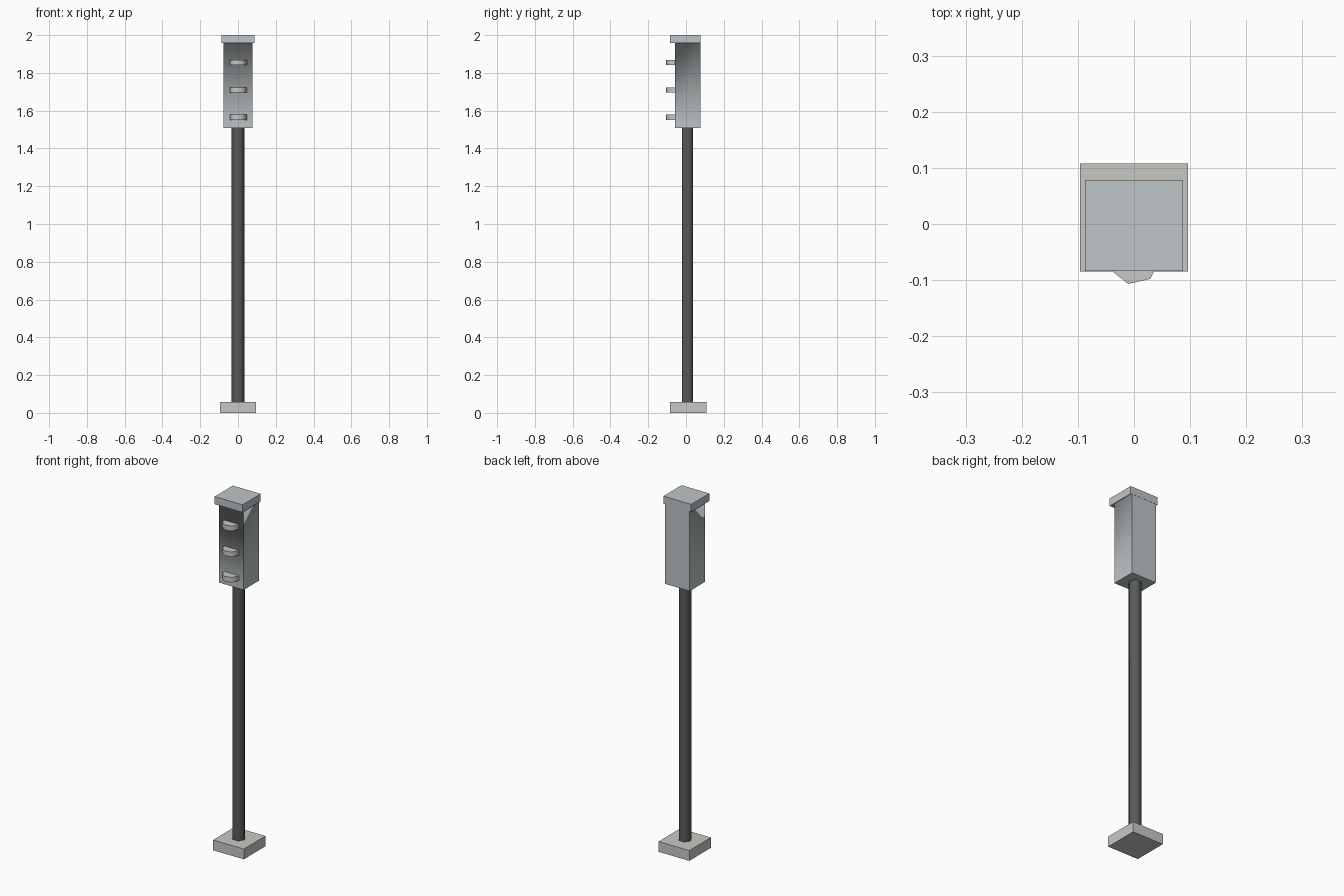
import bpy, bmesh
from math import cos, sin, tau, radians

if "Cube" in bpy.data.objects:
    bpy.data.objects.remove(bpy.data.objects["Cube"])


def material(name, rgb):
    m = bpy.data.materials.new(name)
    m.diffuse_color = (*rgb, 1)
    m.use_nodes = True
    m.node_tree.nodes["Principled BSDF"].inputs["Base Color"].default_value = m.diffuse_color
    return m


WARM = material("warm_grey", (0.59, 0.575, 0.55))
COOL = material("cool_grey", (0.52, 0.56, 0.575))
DARK = material("dark_grey", (0.095, 0.1, 0.104))


def finish(name, bm, mat):
    bmesh.ops.recalc_face_normals(bm, faces=bm.faces)
    mesh = bpy.data.meshes.new(name)
    bm.to_mesh(mesh)
    bm.free()
    mesh.materials.append(mat)
    ob = bpy.data.objects.new(name, mesh)
    bpy.context.collection.objects.link(ob)
    return ob


def add_prism(name, outline, z0, z1, mat, smooth=False):
    """Extrude a flat outline (counter-clockwise) from z0 to z1."""
    bm = bmesh.new()
    base = bm.faces.new([bm.verts.new((x, y, z0)) for x, y in outline])
    top = bmesh.ops.extrude_face_region(bm, geom=[base], use_keep_orig=True)["geom"]
    for v in top:
        if isinstance(v, bmesh.types.BMVert):
            v.co.z = z1
    ob = finish(name, bm, mat)
    if smooth:
        bpy.ops.object.select_all(action='DESELECT')
        ob.select_set(True)
        bpy.context.view_layer.objects.active = ob
        bpy.ops.object.shade_smooth_by_angle(angle=radians(65))
    return ob


def rect(half_x, y0, y1):
    return [(-half_x, y0), (half_x, y0), (half_x, y1), (-half_x, y1)]


def ngon(sides, r, cy):
    return [(r * cos(tau * i / sides), cy + r * sin(tau * i / sides))
            for i in range(sides)]


# Foot plate and post
add_prism("base_plate", rect(0.096, -0.085, 0.108), 0, 0.058, WARM)
add_prism("post", ngon(6, 0.035, 0.008), 0.03, 1.53, DARK, smooth=True)

# Housing and cap in one skin: walls, overhang, cap sides; flush at the back
body, lid = rect(0.077, -0.059, 0.077), rect(0.087, -0.084, 0.078)
bm = bmesh.new()
levels = [(body, 1.507), (body, 1.957), (lid, 1.957), (lid, 2.0)]
rings = [[bm.verts.new((x, y, z)) for x, y in shape] for shape, z in levels]
bm.faces.new(rings[0])
bm.faces.new(rings[-1])
for a, b in zip(rings, rings[1:]):
    for i in range(4):
        j = (i + 1) % 4
        bm.faces.new((a[i], a[j], b[j], b[i]))
# Smooth only across the join of front and side walls with the overhang
for f in bm.faces:
    f.smooth = True
for e in bm.edges:
    e.smooth = False
for i in (0, 1, 3):
    bm.edges.get((rings[1][i], rings[1][(i + 1) % 4])).smooth = True
finish("housing", bm, COOL)

# Three seven-sided visors, half sunk into the housing front
for i, z in enumerate((1.565, 1.709, 1.855)):
    add_prism(f"visor_{i + 1}", ngon(7, 0.047, -0.061), z - 0.014, z + 0.014, WARM, smooth=True)
